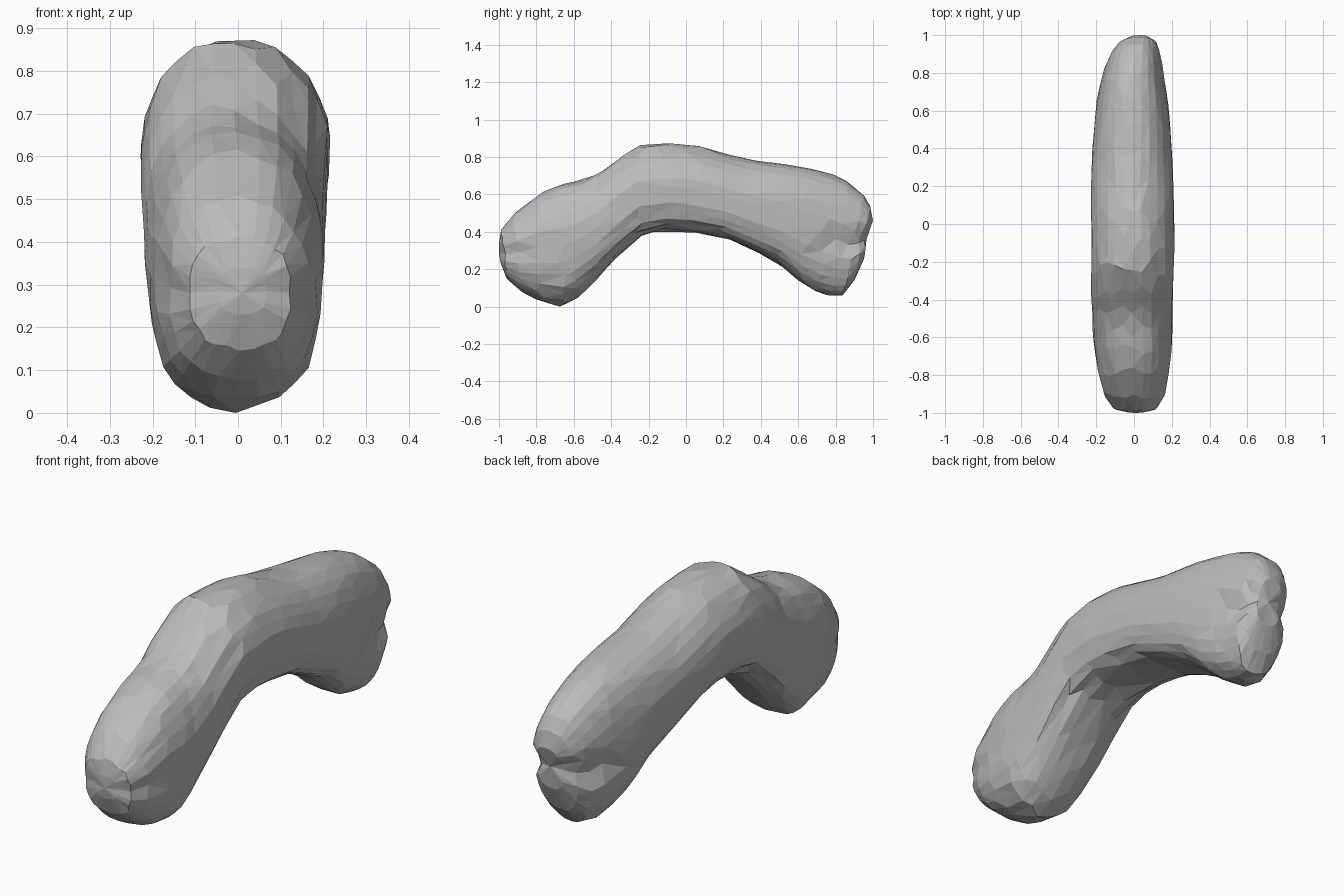
import bpy, bmesh, math, random
from mathutils import Vector

cube = bpy.data.objects.get("Cube")
if cube:
    bpy.data.objects.remove(cube, do_unlink=True)
random.seed(4)

# Cross-sections: top y, top z, bottom y, bottom z, half width, sideways shift
SECTIONS = [
    (-1.0, .34, -.99, .23, .06, .01), (-.99, .41, -.96, .15, .12, .005),
    (-.92, .50, -.88, .08, .165, .0), (-.78, .61, -.79, .03, .192, -.003),
    (-.67, .655, -.66, .0, .205, -.005), (-.57, .675, -.57, .05, .21, -.008),
    (-.46, .72, -.47, .15, .213, -.01), (-.36, .80, -.37, .26, .217, -.01),
    (-.23, .88, -.25, .375, .22, -.008), (-.10, .88, -.14, .41, .22, -.006),
    (.05, .87, .03, .40, .22, -.006), (.2, .82, .2, .37, .22, -.008),
    (.35, .785, .38, .29, .213, -.01), (.52, .765, .52, .215, .203, -.01),
    (.66, .74, .62, .12, .19, -.01), (.77, .715, .70, .075, .174, -.008),
    (.88, .66, .77, .055, .155, -.002), (.95, .60, .84, .06, .135, .01),
    (.985, .54, .90, .14, .11, .02), (1.0, .46, .95, .25, .07, .03),
]
SIDES = 28
LAST = len(SECTIONS) - 1
TIPS = ((.01, -1.0, .28), (.03, .965, .36))


def bump(d, width):
    return math.exp(-(d / width) ** 2)


def section_at(t):
    """Blend neighbouring cross-sections at a fractional index."""
    i = min(int(t), LAST - 1)
    return [a + (b - a) * (t - i) for a, b in zip(SECTIONS[i], SECTIONS[i + 1])]


# Ridge heights run lengthwise and drift slowly from ring to ring
ridges = [random.uniform(-1, 1) for _ in range(SIDES)]


def surface_point(index, column):
    # Staggered rings give slanting, uneven facets
    slide = .3 * min(1, index / 4, (LAST - index) / 4)
    ty, tz, by, bz, half, shift = section_at(index + random.uniform(-slide, slide))
    a = math.tau * column / SIDES
    c, s = math.cos(a), math.sin(a)
    mid = Vector((shift, (ty + by) / 2, (tz + bz) / 2))
    axis = Vector((0, (ty - by) / 2, (tz - bz) / 2))

    # Full front lobe; narrow back and broad flat belly along the middle
    middle = bump(mid.y - .08, .5)
    power = 2.4 + middle * (-.6 if c > 0 else .6)
    round_off = lambda v: math.copysign(abs(v) ** (2 / power), v)
    offset = axis * round_off(c) + Vector((half * round_off(s), 0, 0))

    # Wrinkles are strongest on the front slope and under the bend
    strength = .012 + .05 * bump(mid.y + .3, .25) * c * c
    strength += .03 * bump(mid.y, .4) * max(0, -c)
    p = mid + offset * (1 + strength * (ridges[column] - .3)
                        + random.uniform(-.01, .01))

    # Fold between the two lobes at the front end
    if mid.y < -.5:
        g = bump(p.z - .29, .03)
        p.x *= 1 - .06 * g
        p.y += .008 * g
    # Notch between the two lobes at the back end
    if p.y > .68:
        g = bump(p.z - .31 - .21 * (p.y - .7), .045) * min(1, (p.y - .66) / .2)
        p.x *= 1 - .22 * g
        p.y -= .025 * g
    return p


def build_body():
    bm = bmesh.new()
    rings = []
    for index in range(LAST + 1):
        for i in range(SIDES):
            ridges[i] = .8 * ridges[i] + random.uniform(-.4, .4)
        rings.append([bm.verts.new(surface_point(index, i)) for i in range(SIDES)])

    # Skin between neighbouring rings
    for r, s in zip(rings, rings[1:]):
        for i in range(SIDES):
            j = (i + 1) % SIDES
            bm.faces.new((r[i], r[j], s[j], s[i]))
    # Closed ends
    for ring, place in zip((rings[0], rings[-1]), TIPS):
        tip = bm.verts.new(place)
        for i in range(SIDES):
            bm.faces.new((ring[i], ring[(i + 1) % SIDES], tip))

    # Settle the shape on the ground
    low = min(v.co.z for v in bm.verts)
    bmesh.ops.translate(bm, verts=bm.verts[:], vec=(0, 0, -low))

    bmesh.ops.triangulate(bm, faces=bm.faces[:], quad_method='SHORT_EDGE')
    bmesh.ops.recalc_face_normals(bm, faces=bm.faces[:])
    mesh = bpy.data.meshes.new("bent_body")
    bm.to_mesh(mesh)
    bm.free()
    return mesh


# Plain grey material
grey = bpy.data.materials.new("plain grey")
grey.use_nodes = True
colour = (.5, .5, .5, 1)
grey.diffuse_color = colour
grey.node_tree.nodes["Principled BSDF"].inputs["Base Color"].default_value = colour

body = bpy.data.objects.new("bent_body", build_body())
body.data.materials.append(grey)
bpy.context.collection.objects.link(body)
